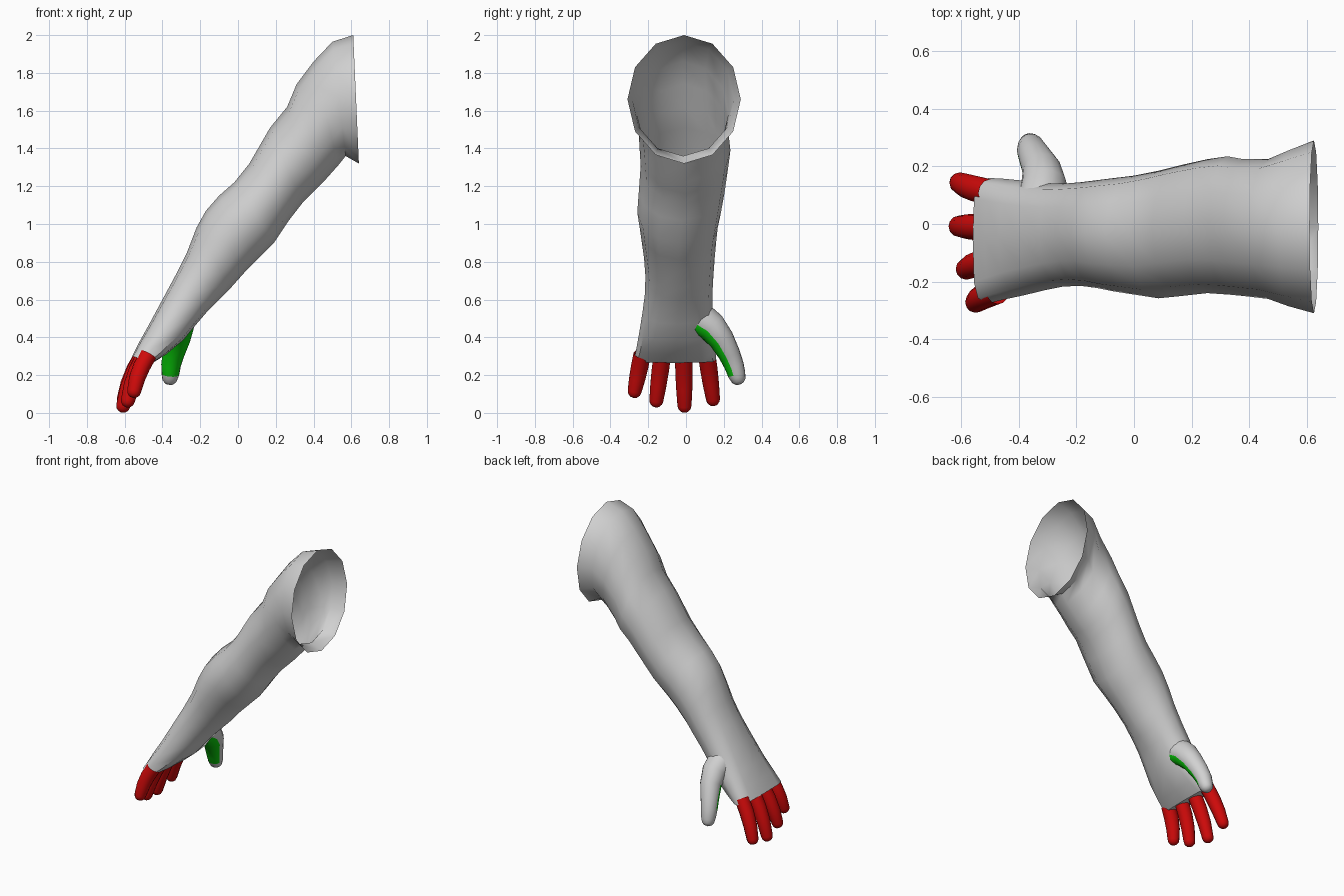
import bpy, bmesh, math
from mathutils import Vector

if "Cube" in bpy.data.objects:
    bpy.data.objects.remove(bpy.data.objects["Cube"])


def material(name, rgb):
    m = bpy.data.materials.new(name)
    m.diffuse_color = (*rgb, 1)
    m.use_nodes = True
    m.node_tree.nodes["Principled BSDF"].inputs["Base Color"].default_value = m.diffuse_color
    return m


GREY = material("light grey", (0.64, 0.64, 0.64))
RED = material("red", (0.64, 0.003, 0.003))
GREEN = material("green", (0.003, 0.64, 0.003))


def loft(name, rings, mats, tip=None, cap=False, rule=None):
    """Skin a list of point rings; close the end with a pole or a flat cap."""
    bm = bmesh.new()
    vs = [[bm.verts.new(p) for p in ring] for ring in rings]
    n = len(vs[0])
    for a, b in zip(vs, vs[1:]):
        for i in range(n):
            j = (i + 1) % n
            bm.faces.new((a[i], a[j], b[j], b[i]))
    if tip is not None:
        pole = bm.verts.new(tip)
        for i in range(n):
            bm.faces.new((vs[-1][i], vs[-1][(i + 1) % n], pole))
    if cap:
        bm.faces.new(vs[-1])
    bmesh.ops.recalc_face_normals(bm, faces=bm.faces)
    bm.normal_update()
    # make sure the skin points away from the first ring's centre line
    f = bm.faces[0]
    centre = sum((v.co for v in vs[0] + vs[1]), Vector()) / (2 * n)
    if f.normal.dot(f.calc_center_median() - centre) < 0:
        bmesh.ops.reverse_faces(bm, faces=bm.faces)
        bm.normal_update()
    if rule:
        for f in bm.faces:
            f.material_index = rule(f)
    me = bpy.data.meshes.new(name)
    bm.to_mesh(me)
    bm.free()
    for m in mats:
        me.materials.append(m)
    ob = bpy.data.objects.new(name, me)
    bpy.context.collection.objects.link(ob)
    bpy.context.view_layer.objects.active = ob
    ob.select_set(True)
    bpy.ops.object.shade_smooth_by_angle(angle=math.radians(50))
    ob.select_set(False)


def digit(name, path, radii, mats, n=12, rule=None):
    """Round tube along a path with a domed tip."""
    pts = [Vector(p) for p in path]
    end = (pts[-1] - pts[-2]).normalized()
    centres = [(p, r, (pts[min(i + 1, len(pts) - 1)] - pts[max(i - 1, 0)]).normalized())
               for i, (p, r) in enumerate(zip(pts, radii))]
    r = radii[-1]
    for a in (0.5, 1.0):
        centres.append((pts[-1] + end * r * math.sin(a), r * math.cos(a), end))
    rings = []
    for p, rad, d in centres:
        u = Vector((1, 0, 0))
        u = (u - d * u.dot(d)).normalized()
        v = d.cross(u)
        rings.append([p + rad * (u * math.cos(t) + v * math.sin(t))
                      for t in (2 * math.pi * i / n for i in range(n))])
    loft(name, rings, mats, tip=pts[-1] + end * r, rule=rule)


# Arm and hand: upper x, z, lower x, z, then front and back y of each section
SECTIONS = [
    (.61, 2.00, .64, 1.32, -.31, .29),
    (.50, 1.965, .57, 1.36, -.285, .255),
    (.40, 1.86, .53, 1.31, -.26, .225),
    (.31, 1.74, .45, 1.22, -.25, .225),
    (.26, 1.62, .39, 1.16, -.245, .235),
    (.17, 1.51, .34, 1.11, -.24, .225),
    (.06, 1.32, .27, 1.02, -.25, .205),
    (-.02, 1.22, .19, .90, -.258, .185),
    (-.10, 1.15, .10, .81, -.245, .168),
    (-.17, 1.07, .04, .75, -.235, .16),
    (-.22, .98, -.04, .66, -.222, .152),
    (-.27, .85, -.10, .60, -.215, .145),
    (-.33, .73, -.16, .54, -.217, .14),
    (-.40, .60, -.22, .47, -.23, .14),
    (-.47, .47, -.29, .385, -.247, .15),
    (-.52, .38, -.38, .31, -.262, .157),
    (-.56, .30, -.45, .265, -.275, .16),
]


def section(k, n=12):
    tx, tz, bx, bz, y0, y1 = SECTIONS[k]
    c = Vector(((tx + bx) / 2, (y0 + y1) / 2, (tz + bz) / 2))
    up = Vector(((tx - bx) / 2, 0, (tz - bz) / 2))
    power = 1 if k < 11 else 1 - 0.07 * (k - 10)   # hand gets squarer
    ring = []
    for i in range(n):
        t = 2 * math.pi * i / n
        s, q = math.sin(t), math.cos(t)
        s = math.copysign(abs(s) ** power, s) if abs(s) > 1e-6 else 0
        q = math.copysign(abs(q) ** power, q) if abs(q) > 1e-6 else 0
        ring.append(c + up * q + Vector((0, (y1 - y0) / 2 * s, 0)))
    return ring


loft("arm_and_hand", [section(k) for k in range(len(SECTIONS))], [GREY], cap=True)

# Four fingers: base x, base y, tip x, tip y, tip z
FINGERS = [
    ("little_finger", -.475, -.232, -.55, -.272, .115),
    ("ring_finger", -.49, -.125, -.583, -.157, .065),
    ("middle_finger", -.50, -.012, -.608, -.008, .037),
    ("index_finger", -.50, .11, -.605, .143, .072),
]
for name, bx, by, tx, ty, tz in FINGERS:
    base, tip = Vector((bx, by, .31)), Vector((tx, ty, tz))
    path = [base.lerp(tip, f) + Vector((-.012 * math.sin(math.pi * f), 0, 0))
            for f in (0, .33, .66, 1)]
    digit(name, path, (.046, .046, .043, .037), [RED])

# Thumb: inner side is green down to the tip
digit("thumb",
      [(-.32, .07, .50), (-.312, .135, .455), (-.32, .187, .39), (-.342, .23, .31),
       (-.355, .255, .25), (-.358, .268, .205), (-.36, .273, .19)],
      (.09, .08, .068, .058, .052, .047, .043), [GREY, GREEN], n=16,
      rule=lambda f: int(f.normal.y < -.2 and .2 < f.calc_center_median().z < .46))
